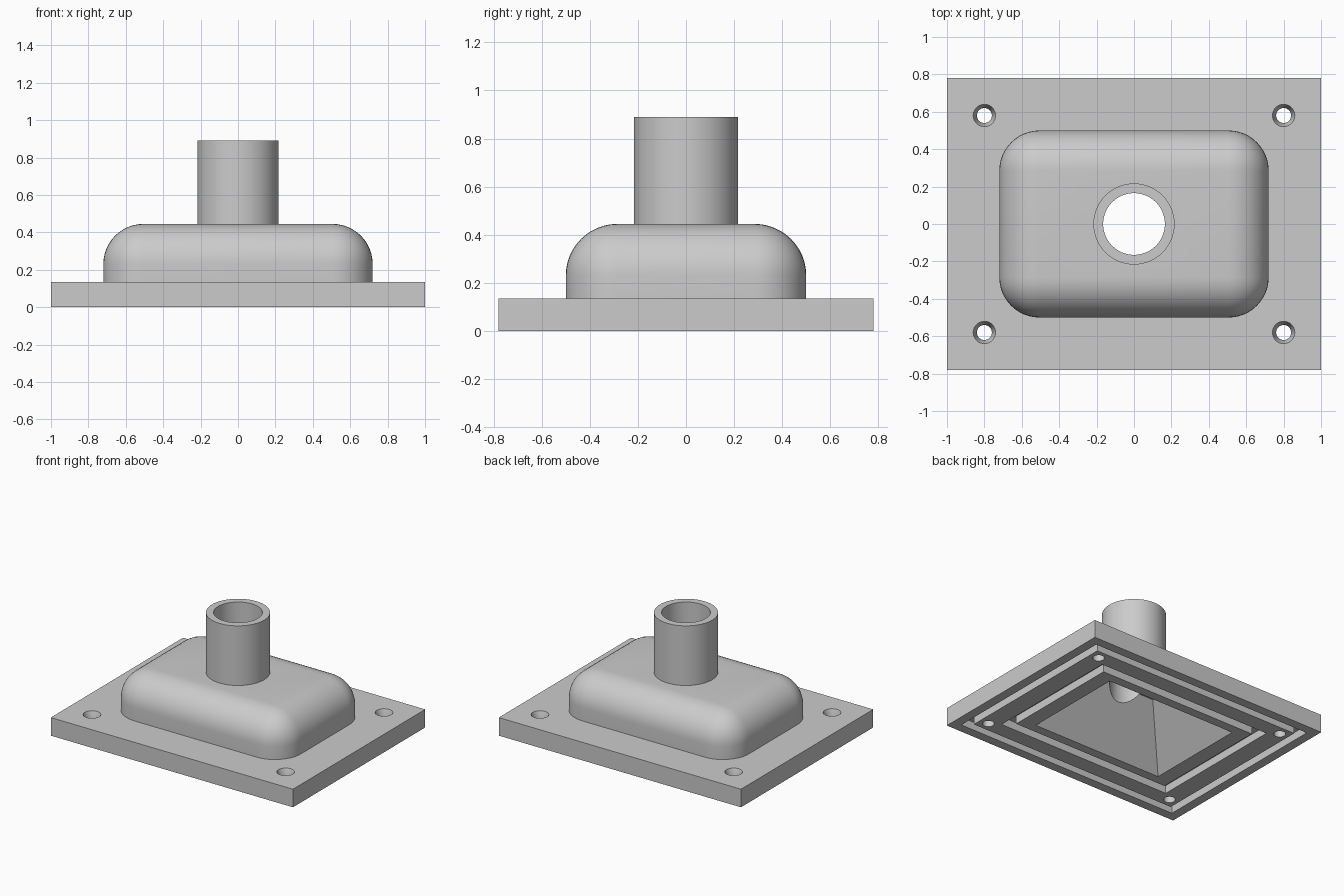
import bpy, bmesh
from math import cos, sin, tau, radians

default_cube = bpy.data.objects.get("Cube")
if default_cube:
    bpy.data.objects.remove(default_cube)

grey = bpy.data.materials.new("plain_grey")
grey.use_nodes = True
grey.diffuse_color = (0.6, 0.6, 0.6, 1)
grey.node_tree.nodes["Principled BSDF"].inputs["Base Color"].default_value = (0.6, 0.6, 0.6, 1)


def finish(name, bm):
    bmesh.ops.recalc_face_normals(bm, faces=bm.faces)
    mesh = bpy.data.meshes.new(name)
    bm.to_mesh(mesh)
    bm.free()
    mesh.materials.append(grey)
    obj = bpy.data.objects.new(name, mesh)
    bpy.context.collection.objects.link(obj)
    return obj


def rect(hx, hy, z):
    return [(hx, hy, z), (-hx, hy, z), (-hx, -hy, z), (hx, -hy, z)]


def circle(r, z, x=0, y=0, n=64):
    return [(x + r * cos(tau * i / n), y + r * sin(tau * i / n), z) for i in range(n)]


def loft(name, sections, ring=False):
    """Skin a stack of matching sections, capped or closed into a ring."""
    bm = bmesh.new()
    loops = [[bm.verts.new(p) for p in s] for s in sections]
    n = len(loops[0])
    following = loops[1:] + (loops[:1] if ring else [])
    for a, b in zip(loops, following):
        for i in range(n):
            j = (i + 1) % n
            bm.faces.new((a[i], a[j], b[j], b[i]))
    if not ring:
        bm.faces.new(loops[0])
        bm.faces.new(loops[-1])
    return finish(name, bm)


def combine(body, tool, operation):
    tool.hide_render = True
    mod = body.modifiers.new("combine", "BOOLEAN")
    mod.operation = operation
    mod.solver = "EXACT"
    mod.object = tool
    bpy.context.view_layer.objects.active = body
    bpy.ops.object.modifier_apply(modifier=mod.name)
    bpy.data.objects.remove(tool)


PLATE_TOP, DOME_TOP, TUBE_TOP = 0.135, 0.445, 0.89

# Base plate
body = loft("flanged_housing", [rect(1, 0.78, 0), rect(1, 0.78, PLATE_TOP)])

# Rounded dome: round the upright edges and the top edges together
bm = bmesh.new()
bmesh.ops.create_cube(bm, size=1)
for v in bm.verts:
    v.co.x *= 1.44
    v.co.y *= 1.0
    v.co.z = DOME_TOP if v.co.z > 0 else 0.06
rounded = [e for e in bm.edges if max(v.co.z for v in e.verts) > 0.1]
bmesh.ops.bevel(bm, geom=rounded, offset=0.215, segments=12, profile=0.5, affect="EDGES")
combine(body, finish("dome", bm), "UNION")

# Spout
combine(body, loft("spout", [circle(0.217, 0.4), circle(0.217, TUBE_TOP)]), "UNION")

# Tapered cavity under the dome, and the bore of the spout
inset, roof = 0.29, 0.365
combine(body, loft("cavity", [rect(0.54, 0.39, -0.05), rect(0.54, 0.39, 0),
                              rect(0.54 - inset, 0.39 - inset, roof)]), "DIFFERENCE")
combine(body, loft("bore", [circle(0.165, 0.1), circle(0.165, 1)]), "DIFFERENCE")

# Two seal grooves in the underside
DEPTH = 0.06
for ox, oy, width in ((0.93, 0.71, 0.06), (0.725, 0.53, 0.07)):
    ix, iy = ox - width, oy - width
    groove = loft("groove", [rect(ox, oy, -0.05), rect(ox, oy, DEPTH),
                             rect(ix, iy, DEPTH), rect(ix, iy, -0.05)], ring=True)
    combine(body, groove, "DIFFERENCE")

# Countersunk screw holes
for x in (-0.8, 0.8):
    for y in (-0.58, 0.58):
        hole = loft("screw_hole", [circle(r, z, x, y, 32) for r, z in
                    ((0.04, -0.05), (0.04, 0.08), (0.06, PLATE_TOP), (0.06, 0.2))])
        combine(body, hole, "DIFFERENCE")

# Smooth the curves, keep the edges sharp
bpy.ops.object.select_all(action="DESELECT")
body.select_set(True)
bpy.context.view_layer.objects.active = body
bpy.ops.object.shade_smooth_by_angle(angle=radians(30))
